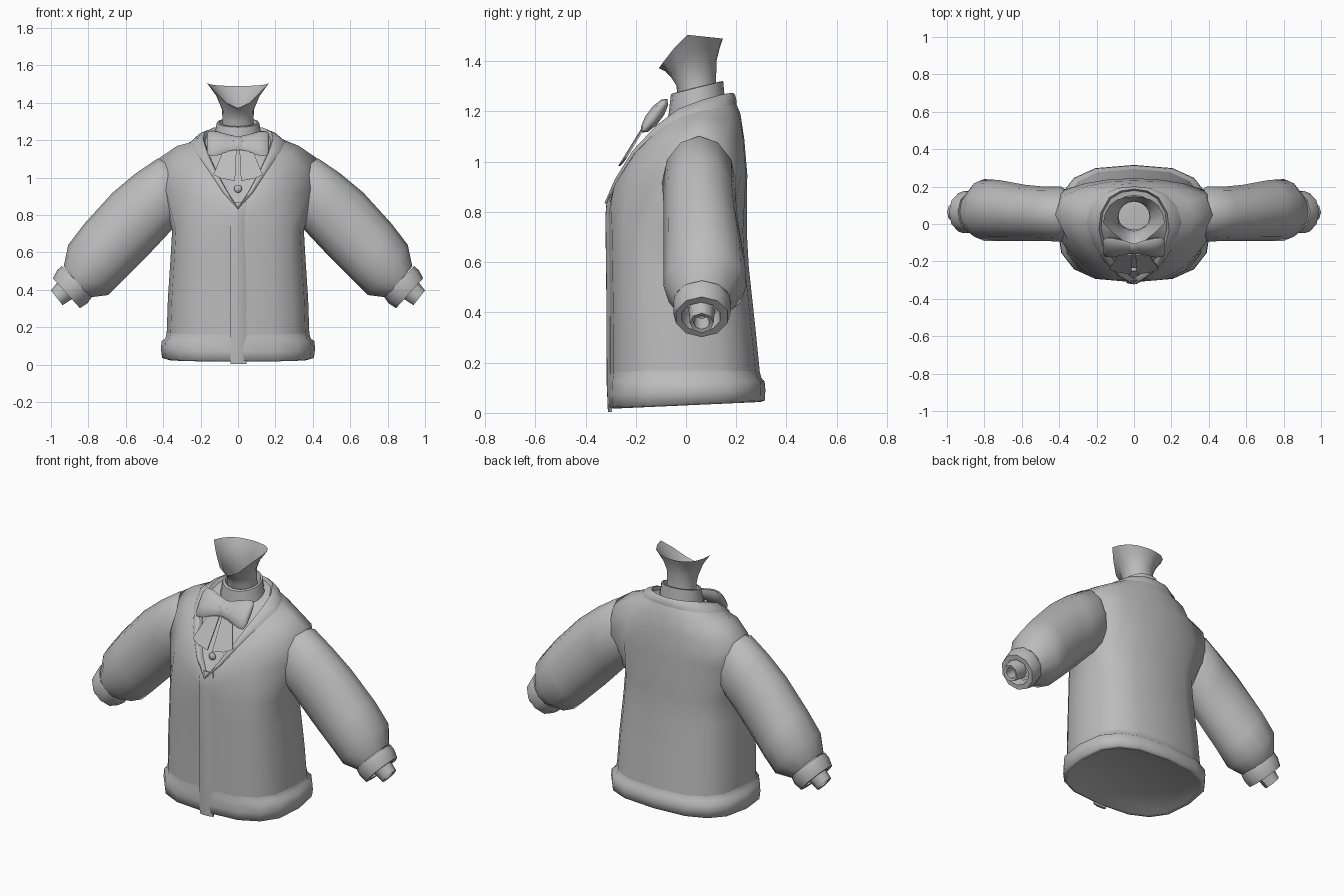
import bpy, bmesh, math
from mathutils import Vector as V

if "Cube" in bpy.data.objects:
    bpy.data.objects.remove(bpy.data.objects["Cube"])

mat = bpy.data.materials.new("plain_grey")
mat.diffuse_color = (0.5, 0.5, 0.5, 1)
mat.use_nodes = True
mat.node_tree.nodes["Principled BSDF"].inputs["Base Color"].default_value = mat.diffuse_color


def finish(name, bm, angle=40, mirror=False):
    bmesh.ops.recalc_face_normals(bm, faces=bm.faces)
    me = bpy.data.meshes.new(name)
    bm.to_mesh(me)
    bm.free()
    me.materials.append(mat)
    ob = bpy.data.objects.new(name, me)
    bpy.context.collection.objects.link(ob)
    bpy.ops.object.select_all(action='DESELECT')
    ob.select_set(True)
    bpy.context.view_layer.objects.active = ob
    bpy.ops.object.shade_smooth_by_angle(angle=math.radians(angle))
    if mirror:
        ob.modifiers.new("mirror", 'MIRROR')
    return ob


def loft(name, rings, caps=(), angle=40, mirror=False):
    """Skin closed rings that all have the same point count."""
    bm = bmesh.new()
    vs = [[bm.verts.new(p) for p in r] for r in rings]
    n = len(vs[0])
    for a, b in zip(vs, vs[1:]):
        for i in range(n):
            j = (i + 1) % n
            bm.faces.new((a[i], a[j], b[j], b[i]))
    for k in caps:
        bm.faces.new(vs[k])
    return finish(name, bm, angle, mirror)


def whole(half):
    """Mirror a front-to-back half outline into a closed ring."""
    half = [V(p) for p in half]
    return half + [V((-p.x, p.y, p.z)) for p in half[-2:0:-1]]


def oval(rx, yf, yb, z, slope=0.0, e=1.0, n=16):
    """Rounded ring starting at the front; e < 1 makes it boxier."""
    yc, ry, out = (yf + yb) / 2, (yb - yf) / 2, []
    for i in range(n):
        t = 2 * math.pi * i / n
        s, c = math.sin(t), -math.cos(t)
        y = ry * math.copysign(abs(c) ** e, c)
        out.append(V((rx * math.copysign(abs(s) ** e, s), yc + y, z + slope * y)))
    return out


def blend(a, b, f):
    return [p.lerp(q, f) for p, q in zip(a, b)]


def lift(ring, d):
    c = V((0, 0, 0.85))
    return [p + (p - c).normalized() * d for p in ring]


# Cardigan body: straight lower rings, then chest, armhole, shoulder and neckline
E = 0.72
neckline = whole([(0, -.312, .84), (.06, -.27, .93), (.12, -.203, 1.04), (.165, -.115, 1.14),
                  (.185, -.03, 1.205), (.175, .06, 1.24), (.13, .14, 1.262), (.07, .175, 1.268),
                  (0, .185, 1.268)])
shoulder = whole([(0, -.312, .82), (.10, -.283, .91), (.19, -.205, 1.03), (.28, -.09, 1.125),
                  (.325, .04, 1.17), (.29, .12, 1.17), (.21, .18, 1.18), (.11, .21, 1.185),
                  (0, .217, 1.19)])
armhole = whole([(0, -.312, .80), (.12, -.29, .885), (.23, -.215, .985), (.355, -.085, 1.05),
                 (.42, .05, 1.105), (.385, .15, 1.09), (.24, .205, 1.08), (.12, .228, 1.085),
                 (0, .232, 1.09)])
chest = whole([(0, -.312, .77), (.14, -.298, .84), (.26, -.235, .91), (.385, -.098, .93),
               (.425, .05, .95), (.40, .175, .94), (.26, .218, .95), (.13, .239, .95),
               (0, .244, .95)])
lapel_edge = blend(neckline, shoulder, .4)
loft("cardigan_body", [oval(.383, -.305, .298, .12, e=E), oval(.375, -.305, .275, .35, e=E),
                       oval(.36, -.308, .25, .58, e=E), oval(.352, -.31, .242, .72, e=E),
                       chest, armhole, shoulder, lapel_edge, neckline], angle=70)

# Waistband, soft at the top and closed underneath
loft("waistband", [oval(.381, -.304, .292, .17, e=E), oval(.388, -.307, .30, .14, e=E),
                   oval(.409, -.309, .313, .125, e=E), oval(.412, -.311, .316, .082, .03, E),
                   oval(.406, -.308, .314, .036, .045, E), oval(.385, -.295, .297, .03, .045, E),
                   oval(.375, -.285, .287, .036, .045, E)], caps=[-1], angle=70)

# Lapel band around the neckline
loft("lapel_band", [blend(neckline, shoulder, .5), lift(lapel_edge, .007),
                    lift(blend(neckline, lapel_edge, .4), .012),
                    lift(neckline, .006), lift(neckline, -.03)], angle=60)

# Front button band, overlapping to one side and tucked under the lapels
loft("button_band", [[V(p) for p in ((-.04, -.295, z), (-.04, y, z), (-.015, y - .005, z),
                                     (.015, y - .004, z), (.045, -.302, z), (.045, -.295, z))]
                     for z, y in ((.004, -.306), (.12, -.311), (.45, -.312), (.78, -.316),
                                  (.835, -.312), (.87, -.296))], caps=[0, -1], angle=40)

# Shirt front, filling the neckline
collar_base = oval(.12, -.06, .145, 1.225, .25)
inner = [p + V((0, .012, -.012)) for p in neckline]
loft("shirt_front", [inner, blend(inner, collar_base, .5), collar_base], angle=60)

# Shirt collar
loft("shirt_collar", [oval(.128, -.07, .155, 1.215, .28), oval(.113, -.06, .148, 1.295, .25),
                      oval(.102, -.045, .138, 1.297, .25), oval(.09, -.03, .125, 1.25, .25)])

# Flared neck with an open slanted rim
rim = whole([(0, -.108, 1.372), (.06, -.088, 1.40), (.115, -.045, 1.455), (.165, .005, 1.505),
             (.155, .055, 1.50), (.13, .10, 1.495), (.09, .13, 1.492), (.045, .143, 1.49),
             (0, .147, 1.49)])
mid = oval(.086, -.056, .121, 1.365, .38)
flare = [V((p.x * .95, p.y, p.z + .008)) for p in blend(mid, rim, .5)]
loft("neck", [oval(.09, -.03, .125, 1.22), oval(.083, -.038, .12, 1.31, .1), mid, flare, rim],
     angle=60)


# Sleeves: each section is top x, z, bottom x, z, and y range
def limb(name, sections, n, angle):
    rings = []
    for tx, tz, bx, bz, y0, y1 in sections:
        c = V(((tx + bx) / 2, (y0 + y1) / 2, (tz + bz) / 2))
        up, side = V((tx, c.y, tz)) - c, V((0, (y1 - y0) / 2, 0))
        rings.append([c + up * math.cos(2 * math.pi * i / n) + side * math.sin(2 * math.pi * i / n)
                      for i in range(n)])
    return loft(name, rings, angle=angle, mirror=True)


limb("sleeve", [(.385, 1.10, .32, .75, -.075, .175), (.43, 1.102, .345, .73, -.095, .20),
                (.55, 1.02, .42, .65, -.09, .20),
                (.67, .92, .50, .565, -.09, .21), (.82, .755, .62, .445, -.09, .235),
                (.908, .64, .695, .372, -.09, .24), (.932, .525, .79, .36, -.05, .18),
                (.90, .50, .81, .40, 0, .13)], 12, 60)
limb("sleeve_cuff", [(.915, .50, .80, .39, 0, .13), (.942, .527, .781, .362, -.05, .178),
                     (.967, .505, .805, .328, -.055, .182), (.99, .462, .845, .302, -.045, .17),
                     (.968, .44, .865, .325, -.02, .14), (.92, .48, .83, .37, -.01, .13)], 10, 50)
limb("shirt_cuff", [(.95, .46, .865, .365, .01, .115), (1.0, .397, .938, .318, .015, .11),
                    (.985, .386, .945, .333, .03, .095), (.93, .43, .89, .375, .03, .095)], 8, 50)

# Bow, leaning back along the chest
up, out = V((0, .6, .8)), V((0, -.8, .6))
centre = V((0, -.125, 1.183))


def bow_ring(x, h, d, n=10):
    return [centre + V((x, 0, 0)) + up * h * math.cos(2 * math.pi * i / n)
            + out * d * math.sin(2 * math.pi * i / n) for i in range(n)]


half = [(.166, .06, .008), (.155, .084, .02), (.115, .082, .03), (.06, .062, .026)]
loft("bow_loops", [bow_ring(-x, h, d) for x, h, d in half] + [bow_ring(0, .045, .018)]
     + [bow_ring(*s) for s in half[::-1]], caps=[0, -1], angle=50)
loft("bow_knot", [bow_ring(x, h, d, 8) for x, h, d in
                  ((-.03, .04, .015), (-.018, .047, .024), (.018, .047, .024), (.03, .04, .015))],
     caps=[0, -1], angle=70)

# Ribbon tails: thin folded plates
bm = bmesh.new()
for strip in ([(.008, 1.15), (.06, 1.14), (.085, .995), (.016, .982)],
              [(.05, 1.14), (.085, 1.13), (.132, 1.015), (.08, .99)]):
    loops = []
    for d in (0, .008):
        loops.append([bm.verts.new((x, -.172 + (z - 1.13) * .62 - d + x * .06, z))
                      for x, z in strip])
    a, b = loops
    bm.faces.new(a)
    bm.faces.new(b[::-1])
    for i in range(4):
        j = (i + 1) % 4
        bm.faces.new((a[i], b[i], b[j], a[j]))
finish("ribbon_tails", bm, 30, True)

# Shirt button
bm = bmesh.new()
bmesh.ops.create_uvsphere(bm, u_segments=10, v_segments=6, radius=.022)
for v in bm.verts:
    v.co = V((v.co.x, -.245 + v.co.y * .6, .94 + v.co.z))
finish("shirt_button", bm, 60)
